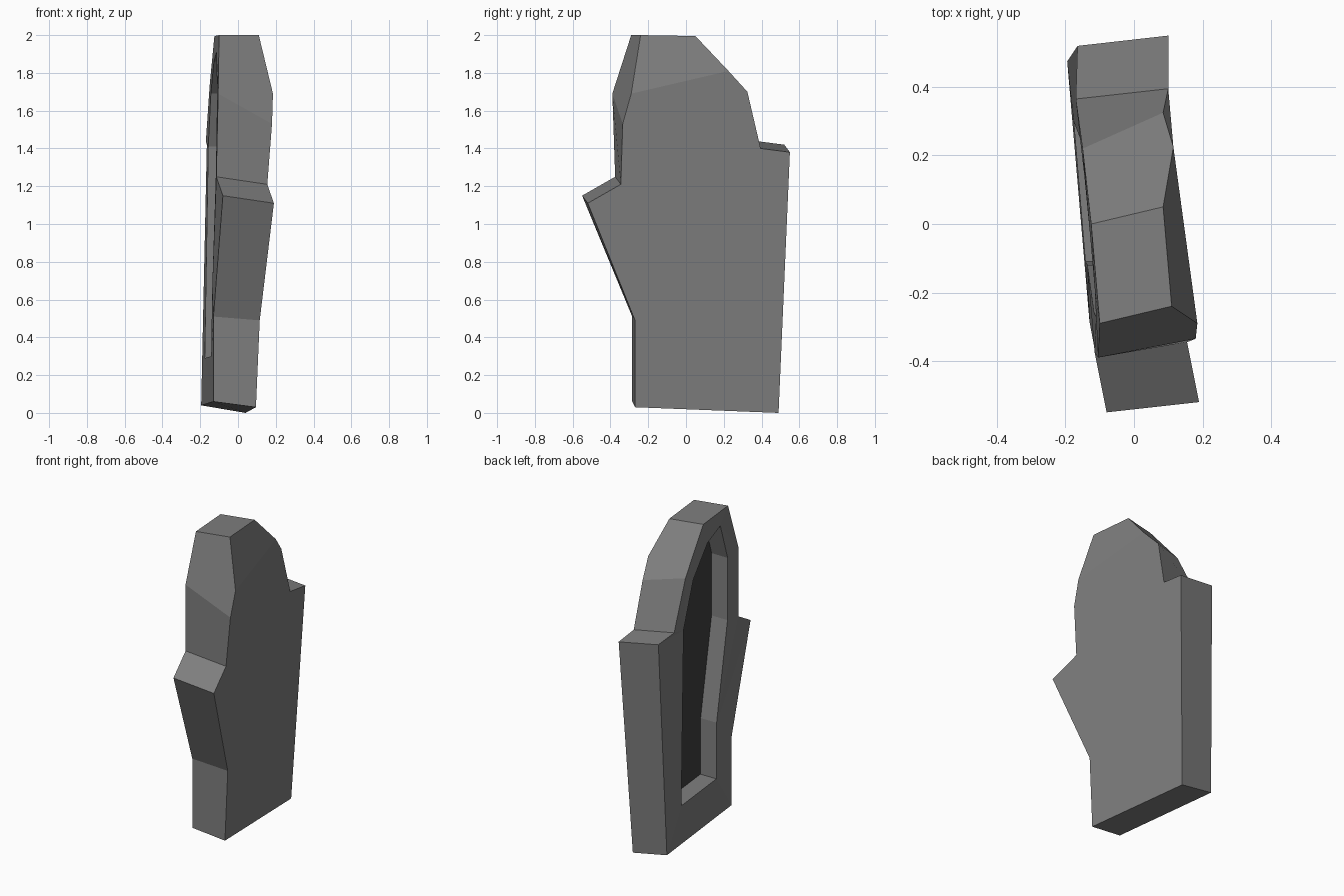
import bpy, bmesh

if "Cube" in bpy.data.objects:
    bpy.data.objects.remove(bpy.data.objects["Cube"])


def material(name, v):
    m = bpy.data.materials.new(name)
    m.diffuse_color = (v, v, v, 1)
    m.use_nodes = True
    m.node_tree.nodes["Principled BSDF"].inputs["Base Color"].default_value = m.diffuse_color
    return m


# matching corners of the left and right outlines (None = corner on right only)
PAIRS = [
    ((-.13, -.285, .06), (.095, -.27, .03)),
    ((-.13, -.285, .51), (.115, -.27, .49)),
    ((-.08, -.55, 1.15), (.19, -.52, 1.11)),
    ((-.115, -.375, 1.25), (.155, -.345, 1.21)),
    ((-.105, -.39, 1.69), (.18, -.335, 1.53)),
    (None, (.185, -.29, 1.69)),
    ((-.10, -.29, 2.0), (.11, -.24, 2.0)),
    ((-.125, 0, 1.995), (.085, .05, 1.995)),
    (None, (.115, .225, 1.81)),
    ((-.15, .22, 1.735), (.085, .325, 1.70)),
    ((-.17, .365, 1.44), (.10, .395, 1.40)),
    ((-.165, .52, 1.42), (.10, .55, 1.38)),
    ((-.195, .475, .04), (.04, .49, 0)),
]
# recess outline (y, z) on the left side
RECESS = [(-.11, .30), (-.12, .66), (-.26, 1.27), (-.27, 1.67), (-.19, 1.91),
          (-.04, 1.86), (.13, 1.69), (.25, 1.41), (.30, .29)]
DEPTH = .115

bm = bmesh.new()
left = [bm.verts.new(l) if l else None for l, r in PAIRS]
right = [bm.verts.new(r) for l, r in PAIRS]
n = len(PAIRS)

# edge faces around the slab
anchors = [i for i in range(n) if left[i]]
for a, b in zip(anchors, anchors[1:] + [n]):
    chain = [right[i % n] for i in range(a, b + 1)]
    bm.faces.new([left[b % n], left[a]] + chain)

# right side: upper facet and large lower facet
bm.faces.new(right[5:9])
bm.faces.new(right[:6] + right[8:])

# recess walls and floor
rim, base = [], []
for y, z in RECESS:
    x = -.155 - .083 * y + .013 * z
    rim.append(bm.verts.new((x, y, z)))
    base.append(bm.verts.new((x + DEPTH, y, z)))
m = len(rim)
for i in range(m):
    j = (i + 1) % m
    bm.faces.new((rim[i], rim[j], base[j], base[i]))
floor = bm.faces.new(base)
floor.material_index = 1

# left side: frame between the outline and the recess
outer = [v for v in left if v]
edges = [bm.edges.get((ring[i], ring[i - 1]))
         for ring in (outer, rim) for i in range(len(ring))]
bmesh.ops.triangle_fill(bm, use_beauty=True, edges=edges, normal=(-1, 0, 0))
bmesh.ops.recalc_face_normals(bm, faces=bm.faces[:])

mesh = bpy.data.meshes.new("recessed_slab")
bm.to_mesh(mesh)
bm.free()
mesh.materials.append(material("grey_stone", .21))
mesh.materials.append(material("dark_recess", .05))
slab = bpy.data.objects.new("recessed_slab", mesh)
bpy.context.collection.objects.link(slab)
